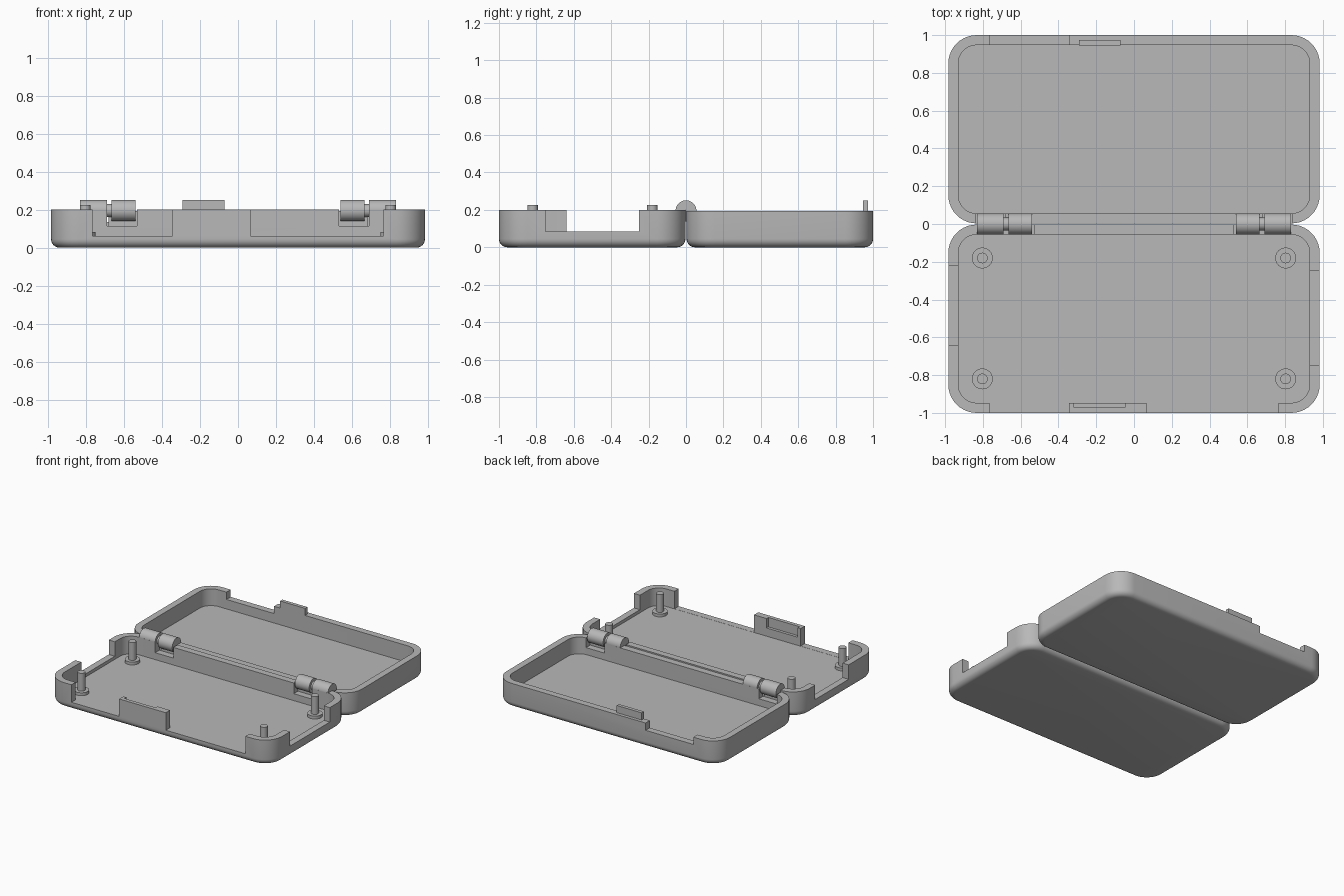
import bpy, bmesh, math
from mathutils import Matrix

cube = bpy.data.objects.get("Cube")
if cube:
    bpy.data.objects.remove(cube, do_unlink=True)

grey = bpy.data.materials.new("plain_grey")
grey.use_nodes = True
GREY = (0.48, 0.48, 0.48, 1)
grey.diffuse_color = GREY
grey.node_tree.nodes["Principled BSDF"].inputs["Base Color"].default_value = GREY

WALL, FLOOR, CORNER, FILLET = 0.053, 0.06, 0.15, 0.045
HINGE_Z, HINGE_R = 0.195, 0.056


def finish(name, bm):
    bmesh.ops.recalc_face_normals(bm, faces=bm.faces)
    mesh = bpy.data.meshes.new(name)
    bm.to_mesh(mesh)
    bm.free()
    mesh.materials.append(grey)
    obj = bpy.data.objects.new(name, mesh)
    bpy.context.collection.objects.link(obj)
    return obj


def activate(obj):
    bpy.ops.object.select_all(action='DESELECT')
    obj.select_set(True)
    bpy.context.view_layer.objects.active = obj


def smooth(obj):
    activate(obj)
    bpy.ops.object.shade_smooth_by_angle(angle=math.radians(30))


def add_box(bm, x0, x1, y0, y1, z0, z1):
    size = Matrix.Diagonal((x1 - x0, y1 - y0, z1 - z0, 1))
    centre = Matrix.Translation(((x0 + x1) / 2, (y0 + y1) / 2, (z0 + z1) / 2))
    bmesh.ops.create_cube(bm, size=1, matrix=centre @ size)


def add_cylinder(bm, centre, radius, length, along_x=False):
    turn = Matrix.Rotation(math.pi / 2, 4, 'Y') if along_x else Matrix()
    bmesh.ops.create_cone(bm, cap_ends=True, segments=40, radius1=radius, radius2=radius,
                          depth=length, matrix=Matrix.Translation(centre) @ turn)


def rounded_loop(bm, y_mid, half_y, inset, z, steps=10):
    """Ring of vertices around a rounded rectangle."""
    r = CORNER - inset
    ring = []
    for corner, (sx, sy) in enumerate(((1, 1), (-1, 1), (-1, -1), (1, -1))):
        for i in range(steps + 1):
            a = math.pi / 2 * (corner + i / steps)
            ring.append(bm.verts.new((sx * (0.983 - CORNER) + r * math.cos(a),
                                      y_mid + sy * (half_y - CORNER) + r * math.sin(a), z)))
    return ring


def tray(name, y0, y1, height, cuts):
    """Open rounded tray with a soft bottom edge and notches cut from its walls."""
    bm = bmesh.new()
    arc = [math.pi / 2 * i / 6 for i in range(7)]
    levels = [(FILLET * (1 - math.sin(a)), FILLET * (1 - math.cos(a))) for a in arc]
    levels += [(0, height), (WALL, height), (WALL, FLOOR)]
    rings = [rounded_loop(bm, (y0 + y1) / 2, (y1 - y0) / 2, *lv) for lv in levels]
    for a, b in zip(rings, rings[1:]):
        for i in range(len(a)):
            j = (i + 1) % len(a)
            bm.faces.new((a[i], a[j], b[j], b[i]))
    bm.faces.new(rings[0])
    bm.faces.new(rings[-1])
    obj = finish(name, bm)

    bm = bmesh.new()
    for cut in cuts:
        add_box(bm, *cut, 0.4)
    cutter = finish(name + "_cutter", bm)
    cutter.hide_render = True
    mod = obj.modifiers.new("notches", 'BOOLEAN')
    mod.operation, mod.solver, mod.object = 'DIFFERENCE', 'EXACT', cutter
    activate(obj)
    bpy.ops.object.modifier_apply(modifier=mod.name)
    bpy.data.objects.remove(cutter, do_unlink=True)
    smooth(obj)


# Base tray: front openings, side openings, catch slot, hinge pockets
base_cuts = [
    (-0.765, -0.345, -1.1, -0.91, FLOOR + 0.001),
    (0.065, 0.765, -1.1, -0.91, FLOOR + 0.001),
    (0.9, 1.1, -0.75, -0.25, 0.085),
    (-1.1, -0.9, -0.64, -0.22, 0.085),
    (-0.32, -0.045, -0.97, -0.9, 0.125),
    (-0.69, -0.53, -0.08, 0.02, 0.115),
    (0.53, 0.69, -0.08, 0.02, 0.115),
]
tray("base_tray", -1.0, -0.003, 0.2, base_cuts)

# Lid tray: one rim notch, hinge pockets
lid_cuts = [
    (-0.765, -0.345, 0.9, 1.1, 0.135),
    (-0.84, -0.68, -0.02, 0.062, 0.115),
    (0.68, 0.84, -0.02, 0.062, 0.115),
]
tray("lid_tray", 0.003, 1.0, 0.193, lid_cuts)

# Catch tab on the lid rim
bm = bmesh.new()
add_box(bm, -0.292, -0.072, 0.946, 0.974, 0.15, 0.25)
finish("lid_catch_tab", bm)

# Hinges: outer knuckle, inner knuckle and pin on each side
for side, label in ((-1, "right"), (1, "left")):
    for part, a, b, radius in (("outer_knuckle", 0.69, 0.83, HINGE_R),
                               ("inner_knuckle", 0.54, 0.665, HINGE_R),
                               ("hinge_pin", 0.6, 0.76, 0.034)):
        bm = bmesh.new()
        add_cylinder(bm, (side * (a + b) / 2, 0, HINGE_Z), radius, b - a, True)
        smooth(finish(f"{label}_{part}", bm))

# Locating posts with round feet
for side, label in ((-1, "right"), (1, "left")):
    for y, end in ((-0.82, "front"), (-0.18, "rear")):
        bm = bmesh.new()
        add_cylinder(bm, (side * 0.803, y, 0.065), 0.055, 0.036)
        add_cylinder(bm, (side * 0.803, y, 0.14), 0.028, 0.17)
        smooth(finish(f"{end}_{label}_post", bm))
